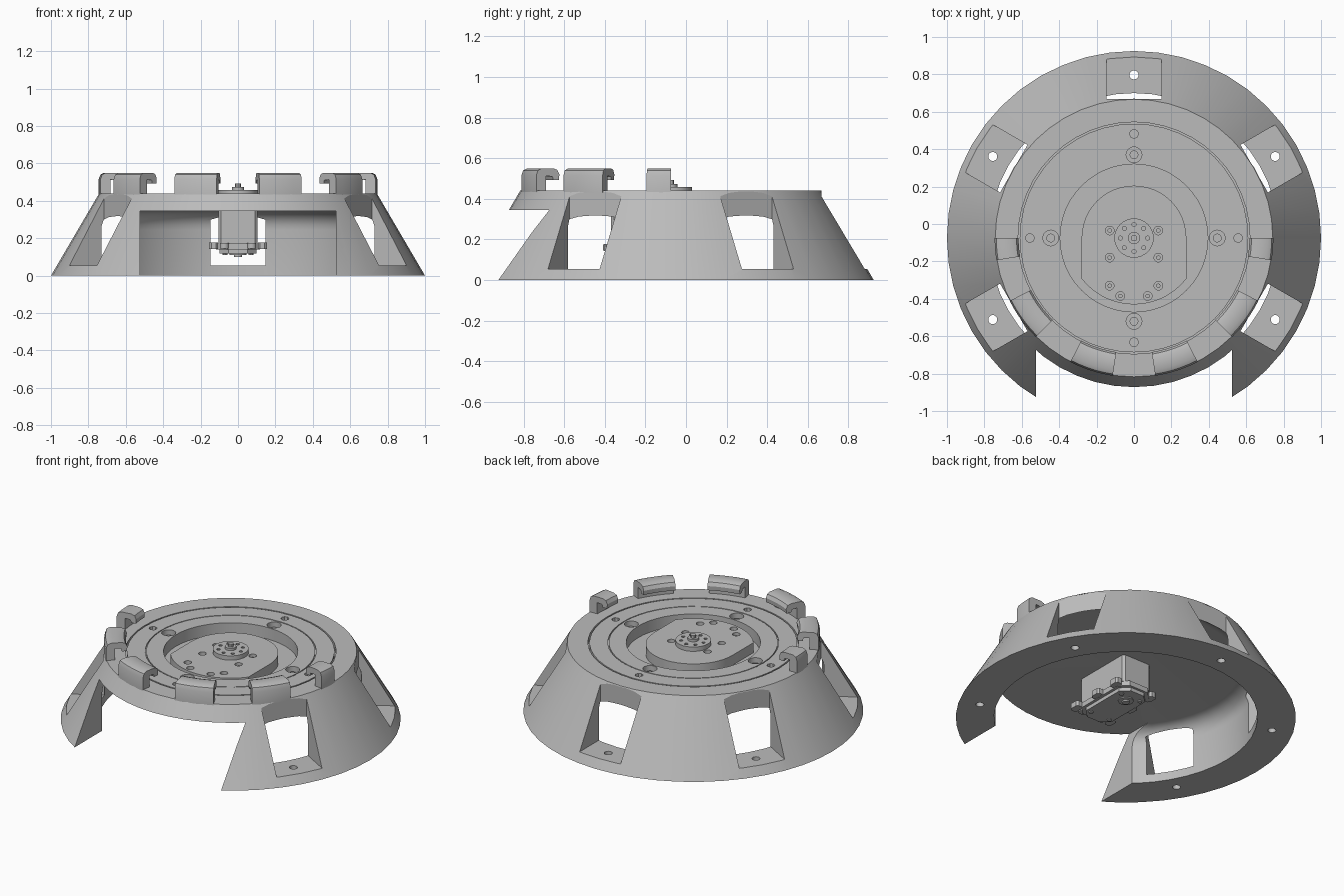
import bpy, bmesh
from math import sin, cos, pi, radians, sqrt
from mathutils import Matrix, Vector

cube = bpy.data.objects.get("Cube")
if cube:
    bpy.data.objects.remove(cube)

CY = -0.075          # the round base is centred here in y
SEGS = 48

grey = bpy.data.materials.new("plain_grey")
grey.use_nodes = True
colour = (0.5, 0.5, 0.5, 1)
grey.diffuse_color = colour
grey.node_tree.nodes["Principled BSDF"].inputs["Base Color"].default_value = colour


def finish(bm, name):
    bmesh.ops.recalc_face_normals(bm, faces=bm.faces)
    mesh = bpy.data.meshes.new(name)
    bm.to_mesh(mesh)
    bm.free()
    mesh.materials.append(grey)
    obj = bpy.data.objects.new(name, mesh)
    bpy.context.collection.objects.link(obj)
    return obj


def sweep(bm, profile, start=0, end=360, steps=SEGS):
    """Turn an (r, z) profile about the base axis, fully or as a capped arc."""
    full = end - start == 360
    rings = []
    for i in range(steps if full else steps + 1):
        a = radians(start + (end - start) * i / steps)
        rings.append([bm.verts.new((r * cos(a), CY + r * sin(a), z)) for r, z in profile])
    n = len(profile)
    for i in range(steps):
        p, q = rings[i], rings[(i + 1) % len(rings)]
        for j in range(n - 1 if full else n):
            k = (j + 1) % n
            bm.faces.new((p[j], p[k], q[k], q[j]))
    if full:
        bmesh.ops.remove_doubles(bm, verts=bm.verts, dist=1e-5)
    else:
        bm.faces.new(rings[0])
        bm.faces.new(rings[-1])


def prism(bm, outline, z0, z1):
    low = [bm.verts.new((x, y, z0)) for x, y in outline]
    high = [bm.verts.new((x, y, z1)) for x, y in outline]
    bm.faces.new(low)
    bm.faces.new(high)
    for i in range(len(low)):
        k = (i + 1) % len(low)
        bm.faces.new((low[i], low[k], high[k], high[i]))


def rod(bm, x, y, r, z0, z1, sides=20):
    prism(bm, [(x + r * cos(2 * pi * i / sides), y + r * sin(2 * pi * i / sides))
               for i in range(sides)], z0, z1)


def box(bm, x0, x1, y0, y1, z0, z1, chamfer=0):
    c = chamfer
    if c:
        pts = [(x0 + c, y0), (x1 - c, y0), (x1, y0 + c), (x1, y1 - c),
               (x1 - c, y1), (x0 + c, y1), (x0, y1 - c), (x0, y0 + c)]
    else:
        pts = [(x0, y0), (x1, y0), (x1, y1), (x0, y1)]
    prism(bm, pts, z0, z1)


def polar(r, degrees):
    a = radians(degrees)
    return r * cos(a), CY + r * sin(a)


def cut(obj, bm):
    cutter = finish(bm, "cutter")
    cutter.hide_render = True
    mod = obj.modifiers.new("cut", "BOOLEAN")
    mod.operation, mod.solver, mod.object = "DIFFERENCE", "EXACT", cutter
    bpy.context.view_layer.objects.active = obj
    bpy.ops.object.modifier_apply(modifier=mod.name)
    bpy.data.objects.remove(cutter)


# Conical base: hollow underneath with a filleted ceiling, stepped on top
fillet = [(0.675 + 0.1 * sin(t * pi / 12), 0.245 + 0.1 * cos(t * pi / 12)) for t in range(7)]
profile = [(0, 0.345)] + fillet + [
    (0.775, 0), (1, 0), (0.742, 0.44),
    (0.62, 0.44), (0.62, 0.41), (0.611, 0.41), (0.611, 0.44),
    (0.503, 0.44), (0.503, 0.432), (0.497, 0.432), (0.497, 0.44),
    (0.395, 0.44), (0.395, 0.365), (0, 0.365)]
bm = bmesh.new()
sweep(bm, profile)
base = finish(bm, "base")

# Front opening
bm = bmesh.new()
box(bm, -0.525, 0.525, -1.3, -0.5, -0.1, 0.346)
cut(base, bm)

# Five side windows, leaving a floor ledge with a bolt hole
bm = bmesh.new()
window_angles = (-30, 30, 90, 150, 210)
for a in window_angles:
    part = bmesh.new()
    box(part, 0.742, 1.2, -0.147, 0.147, 0.055, 0.435)
    part.transform(Matrix.Translation((0, CY, 0)) @ Matrix.Rotation(radians(a), 4, "Z"))
    temp = bpy.data.meshes.new("temp")
    part.to_mesh(temp)
    part.free()
    bm.from_mesh(temp)
    bpy.data.meshes.remove(temp)
cut(base, bm)

# Bolt holes in ledges, screw wells and small sockets on the top ring
bm = bmesh.new()
for a in window_angles:
    rod(bm, *polar(0.872, a), 0.024, -0.1, 0.1)
for a in (0, 90, 180, 270):
    rod(bm, *polar(0.445, a), 0.042, 0.39, 0.5)
    rod(bm, *polar(0.557, a), 0.024, 0.39, 0.5, 8)
cut(base, bm)

# Screws sitting in the wells
bm = bmesh.new()
for a in (0, 90, 180, 270):
    rod(bm, *polar(0.445, a), 0.024, 0.385, 0.415, 12)
screws = finish(bm, "ring_screws")

# Motor platform: half round at the back, shallower arc at the front
half = 0.28
outline = [(half * cos(pi * i / 24), CY + half * sin(pi * i / 24)) for i in range(25)]
for i in range(17):
    x = -half + 2 * half * i / 16
    outline.append((x, CY - sqrt(0.355 ** 2 - x * x)))
bm = bmesh.new()
prism(bm, outline, 0.36, 0.43)
platform = finish(bm, "motor_platform")

holes = [(s * x, y) for s in (-1, 1)
         for x, y in ((0.13, -0.035), (0.13, -0.18), (0.13, -0.33), (0.073, -0.385))]
bm = bmesh.new()
for x, y in holes:
    rod(bm, x, y, 0.023, 0.39, 0.5)
cut(platform, bm)
bm = bmesh.new()
for x, y in holes:
    rod(bm, x, y, 0.012, 0.38, 0.415, 10)
platform_screws = finish(bm, "platform_screws")

# Round drive horn with a ring of holes, and its centre shaft
bm = bmesh.new()
rod(bm, 0, CY, 0.105, 0.42, 0.458, 32)
horn = finish(bm, "drive_horn")
bm = bmesh.new()
for i in range(8):
    rod(bm, *polar(0.073, 45 * i), 0.011, 0.44, 0.5, 10)
cut(horn, bm)
bm = bmesh.new()
rod(bm, 0, CY, 0.033, 0.44, 0.473)
rod(bm, 0, CY, 0.017, 0.46, 0.492, 8)
shaft = finish(bm, "drive_shaft")

# Motor hanging below the ceiling
bm = bmesh.new()
box(bm, -0.105, 0.105, -0.37, 0.03, 0.17, 0.35, 0.015)
motor = finish(bm, "motor_body")
bm = bmesh.new()
box(bm, -0.118, 0.118, -0.39, 0.045, 0.14, 0.172, 0.05)
for s in (-1, 1):
    for y in (-0.37, -0.18, -0.01):
        box(bm, s * 0.13 - 0.024, s * 0.13 + 0.024, y - 0.035, y + 0.035, 0.143, 0.178, 0.012)
for x in (-0.073, 0.073):
    rod(bm, x, -0.385, 0.024, 0.145, 0.175)
flange = finish(bm, "motor_flange")
bm = bmesh.new()
box(bm, -0.1, 0.1, -0.37, 0.03, 0.117, 0.142, 0.05)
cap = finish(bm, "motor_cap")
bm = bmesh.new()
rod(bm, 0, CY, 0.045, 0.11, 0.12)
rod(bm, 0, CY, 0.022, 0.1, 0.115)
for s in (-1, 1):
    for y in (-0.31, -0.03):
        rod(bm, s * 0.07, y, 0.014, 0.11, 0.12, 10)
knob = finish(bm, "motor_knob")

# Hooked clips around the front half of the rim
hook = [(0.69, 0.43), (0.745, 0.43), (0.745, 0.515), (0.736, 0.54), (0.715, 0.55),
        (0.65, 0.55), (0.628, 0.542), (0.617, 0.52), (0.62, 0.492), (0.65, 0.492),
        (0.655, 0.51), (0.69, 0.513)]
clips = []
for side, s in (("left", 1), ("right", -1)):
    for name, a0, a1 in (("front", 8.8, 27.2), ("middle", 44.8, 63.2), ("rear", 80.8, 90)):
        bm = bmesh.new()
        sweep(bm, hook, -90 + s * a0, -90 + s * a1, 5)
        clips.append(finish(bm, f"{name}_clip_{side}"))

# Smooth round surfaces, crisp edges
bpy.ops.object.select_all(action="DESELECT")
for obj in [base, screws, platform, platform_screws, horn, shaft, motor, flange, cap, knob] + clips:
    obj.select_set(True)
    bpy.context.view_layer.objects.active = obj
bpy.ops.object.shade_smooth_by_angle(angle=radians(28))
